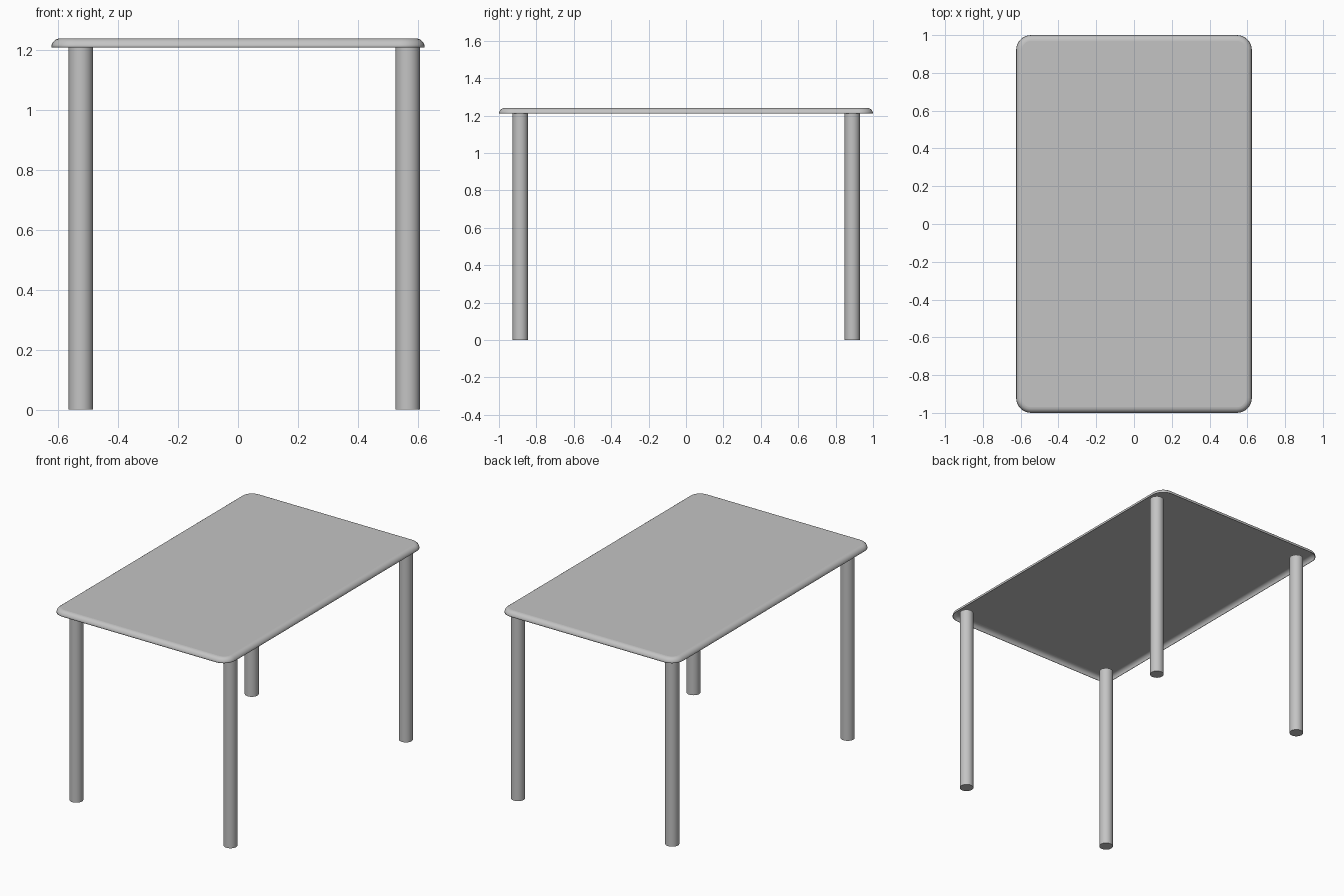
import bpy
import bmesh
from math import sin, cos, pi

cube = bpy.data.objects.get("Cube")
if cube:
    bpy.data.objects.remove(cube, do_unlink=True)

HALF_X, HALF_Y = 0.624, 1.0
RIM_BOTTOM, RIM_HEIGHT = 1.21, 0.03
CORNER = 0.08
LEG_RADIUS = 0.041

# Single plain grey
grey = bpy.data.materials.new("plain_grey")
grey.use_nodes = True
colour = (0.55, 0.55, 0.55, 1)
grey.diffuse_color = colour
grey.node_tree.nodes["Principled BSDF"].inputs["Base Color"].default_value = colour


def finish(name, bm):
    """Turn a bmesh into a smooth-shaded object with sharp edges kept."""
    mesh = bpy.data.meshes.new(name)
    bm.to_mesh(mesh)
    bm.free()
    mesh.materials.append(grey)
    obj = bpy.data.objects.new(name, mesh)
    bpy.context.collection.objects.link(obj)
    bpy.ops.object.select_all(action="DESELECT")
    obj.select_set(True)
    bpy.context.view_layer.objects.active = obj
    bpy.ops.object.shade_smooth_by_angle(angle=pi / 6, keep_sharp_edges=True)
    return obj


def rounded_ring(bm, inset, z, steps=8):
    """Loop of vertices round a rectangle with rounded corners."""
    radius = CORNER - inset
    ring = []
    for i, (sx, sy) in enumerate([(1, 1), (-1, 1), (-1, -1), (1, -1)]):
        for k in range(steps + 1):
            a = (i + k / steps) * pi / 2
            ring.append(bm.verts.new((sx * (HALF_X - CORNER) + radius * cos(a),
                                      sy * (HALF_Y - CORNER) + radius * sin(a), z)))
    return ring


# Tabletop: thin sheet with a quarter-round rim turned down, hollow beneath
bm = bmesh.new()
rings = []
RIM_STEPS = 6
for k in range(RIM_STEPS + 1):
    a = k / RIM_STEPS * pi / 2
    rings.append(rounded_ring(bm, RIM_HEIGHT * (1 - cos(a)), RIM_BOTTOM + RIM_HEIGHT * sin(a)))
for low, high in zip(rings, rings[1:]):
    for j in range(len(low)):
        n = (j + 1) % len(low)
        bm.faces.new((low[j], low[n], high[n], high[j]))
top = bm.faces.new(rings[-1])
for edge in top.edges:
    edge.smooth = False
tabletop = finish("tabletop", bm)
sheet = tabletop.modifiers.new("sheet_thickness", "SOLIDIFY")
sheet.thickness = 0.003
sheet.offset = -1

# Four round legs, set slightly off-centre towards +x
for side, x in (("right", -0.525), ("left", 0.567)):
    for end, y in (("front", -0.886), ("back", 0.889)):
        bm = bmesh.new()
        bmesh.ops.create_cone(bm, cap_ends=True, segments=24, radius1=LEG_RADIUS,
                              radius2=LEG_RADIUS, depth=RIM_BOTTOM)
        leg = finish(f"{end}_{side}_leg", bm)
        leg.location = (x, y, RIM_BOTTOM / 2)
